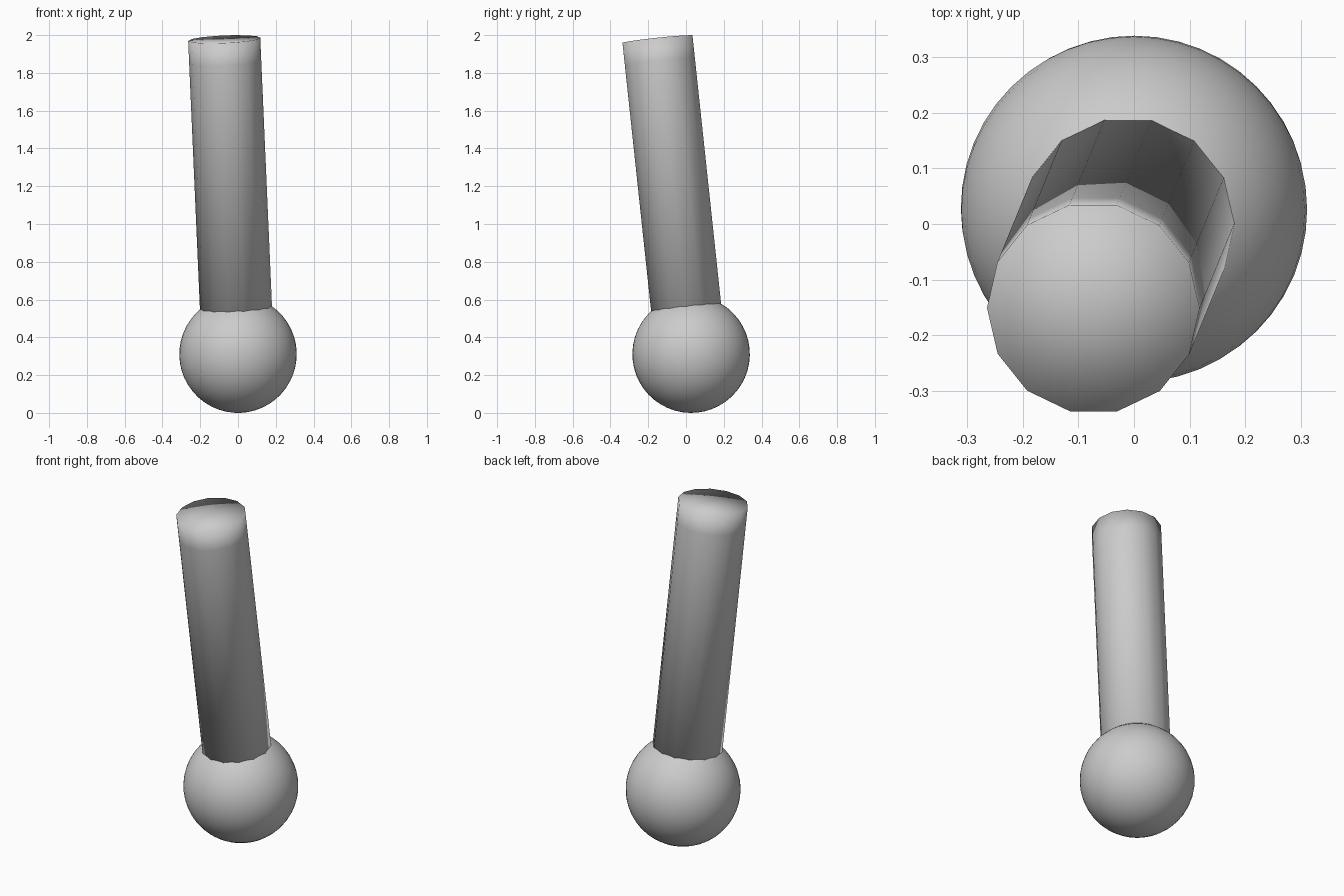
import bpy, bmesh, math
from mathutils import Vector

if "Cube" in bpy.data.objects:
    bpy.data.objects.remove(bpy.data.objects["Cube"])

BALL = Vector((0, 0.027, 0.311))
TOP = Vector((-0.073, -0.151, 1.978))
AXIS = TOP - BALL
TILT = Vector((0, 0, 1)).rotation_difference(AXIS)


def add_object(name, bm):
    for f in bm.faces:
        f.smooth = True
    bmesh.ops.recalc_face_normals(bm, faces=bm.faces)
    mesh = bpy.data.meshes.new(name)
    bm.to_mesh(mesh)
    bm.free()
    obj = bpy.data.objects.new(name, mesh)
    bpy.context.collection.objects.link(obj)
    obj.location = BALL
    obj.rotation_mode = 'QUATERNION'
    obj.rotation_quaternion = TILT
    return obj


# Ball at the base
bm = bmesh.new()
bmesh.ops.create_uvsphere(bm, u_segments=48, v_segments=24, radius=0.311)
add_object("base_ball", bm)

# Leaning 14-sided shaft, softly shaded over its flat end
SIDES, RADIUS, LENGTH = 14, 0.191, AXIS.length
bm = bmesh.new()
rings = []
for z in (0, LENGTH - 0.12, LENGTH):
    rings.append([bm.verts.new((RADIUS * math.cos(2 * math.pi * i / SIDES),
                                RADIUS * math.sin(2 * math.pi * i / SIDES), z))
                  for i in range(SIDES)])
for low, high in zip(rings, rings[1:]):
    for i in range(SIDES):
        j = (i + 1) % SIDES
        bm.faces.new((low[i], low[j], high[j], high[i]))
for ring, z in ((rings[0], 0), (rings[-1], LENGTH)):
    centre = bm.verts.new((0, 0, z))
    for i in range(SIDES):
        bm.faces.new((ring[i], ring[(i + 1) % SIDES], centre))
add_object("shaft", bm)
